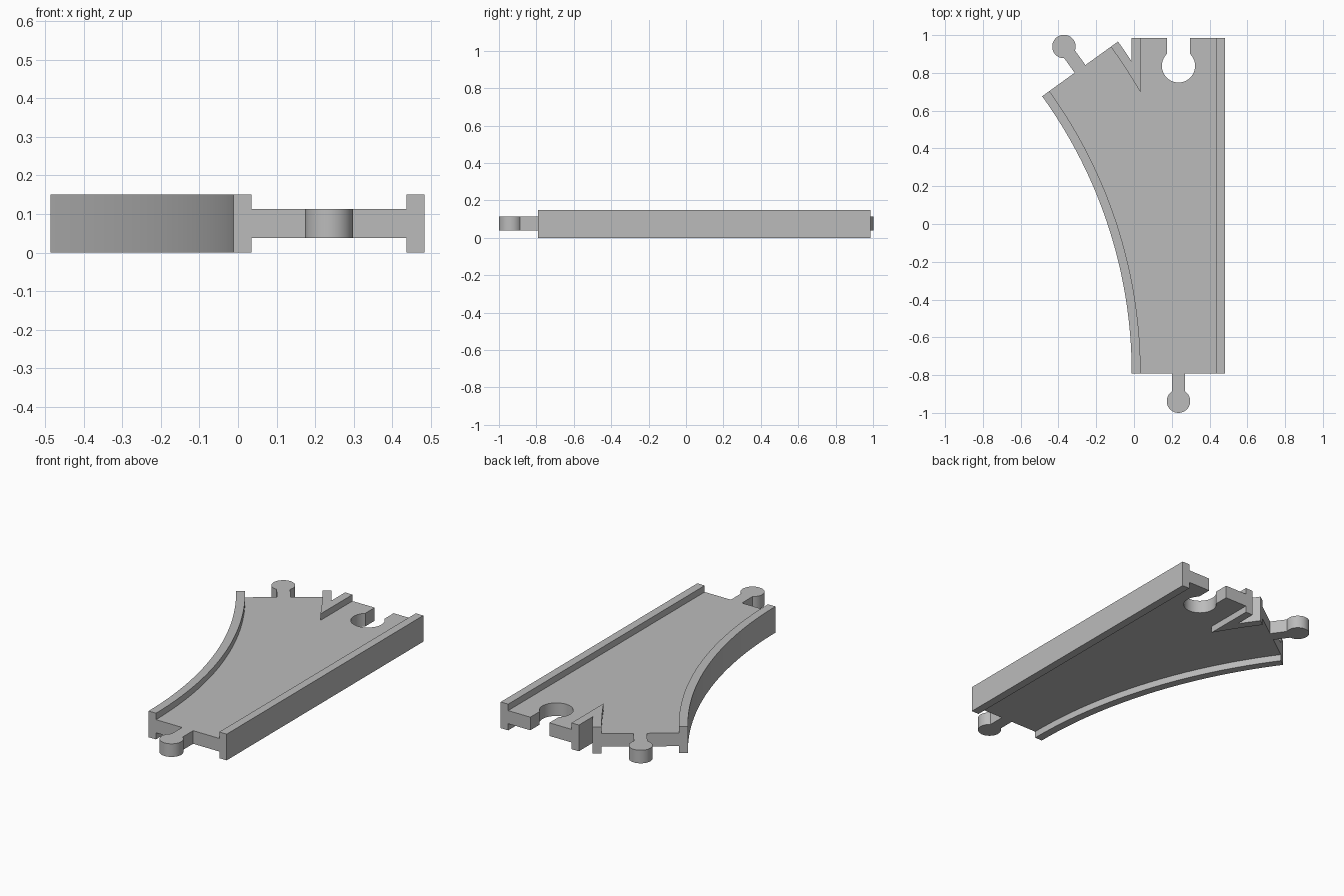
import bpy
import bmesh
from math import acos, asin, cos, pi, radians, sin
from mathutils import Matrix, Vector

cube = bpy.data.objects.get("Cube")
if cube:
    bpy.data.objects.remove(cube)

# Main dimensions
LEFT, RIGHT = -0.012, 0.483
FRONT, BACK = -0.792, 0.986
RAIL, HEIGHT = 0.047, 0.15
DECK_LOW, DECK_TOP = 0.038, 0.113
MID = (LEFT + RIGHT) / 2
RADIUS = 2.51
WIDTH = RIGHT - LEFT
TURN = radians(35.8)
PIVOT = Vector((LEFT - RADIUS, FRONT))

grey = bpy.data.materials.new("plain grey")
grey.use_nodes = True
grey.diffuse_color = (0.5, 0.5, 0.5, 1)
shader = next(n for n in grey.node_tree.nodes if n.type == 'BSDF_PRINCIPLED')
shader.inputs["Base Color"].default_value = grey.diffuse_color


def arc(centre, radius, start, end, steps):
    """Points along a circular arc."""
    return [(centre[0] + radius * cos(start + (end - start) * i / steps),
             centre[1] + radius * sin(start + (end - start) * i / steps))
            for i in range(steps + 1)]


def slab(name, outline, low, high, matrix=Matrix()):
    """Extrude a flat outline between two heights."""
    bm = bmesh.new()
    face = bm.faces.new([bm.verts.new((x, y, low)) for x, y in outline])
    top = bmesh.ops.extrude_face_region(bm, geom=[face])["geom"]
    bmesh.ops.translate(bm, vec=(0, 0, high - low),
                        verts=[v for v in top if isinstance(v, bmesh.types.BMVert)])
    bmesh.ops.recalc_face_normals(bm, faces=bm.faces)
    bm.transform(matrix)
    mesh = bpy.data.meshes.new(name)
    bm.to_mesh(mesh)
    bm.free()
    mesh.materials.append(grey)
    obj = bpy.data.objects.new(name, mesh)
    bpy.context.collection.objects.link(obj)
    bpy.ops.object.select_all(action='DESELECT')
    obj.select_set(True)
    bpy.context.view_layer.objects.active = obj
    bpy.ops.object.shade_smooth_by_angle(angle=radians(30))
    return obj


# Where the diverging outer rail meets the straight left rail
r_in, r_out = RADIUS + WIDTH - RAIL, RADIUS + WIDTH
tip_angle = acos((RADIUS + RAIL) / r_in)
notch_angle = acos(RADIUS / r_out)
fork_inner = arc(PIVOT, r_in, tip_angle, TURN, 6)
fork_outer = arc(PIVOT, r_out, notch_angle, TURN, 4)
curve_inner = arc(PIVOT, RADIUS + RAIL, TURN, 0, 40)
curve_outer = arc(PIVOT, RADIUS, 0, TURN, 40)

# Deck with the keyhole socket at the back
SOCKET, SLOT = 0.088, 0.06
slot_angle = acos(SLOT / SOCKET)
keyhole = ([(MID + SLOT, BACK)]
           + arc((MID, 0.837), SOCKET, slot_angle, -pi - slot_angle, 40)
           + [(MID - SLOT, BACK)])
slab("deck", [(RIGHT - RAIL, FRONT), (RIGHT - RAIL, BACK)] + keyhole
     + [(LEFT + RAIL, BACK)] + fork_inner + curve_inner, DECK_LOW, DECK_TOP)

# Rails
slab("straight_rail", [(RIGHT - RAIL, FRONT), (RIGHT, FRONT),
                       (RIGHT, BACK), (RIGHT - RAIL, BACK)], 0, HEIGHT)
slab("curved_rail", curve_outer + curve_inner, 0, HEIGHT)
slab("fork_rail", [(LEFT + RAIL, BACK), (LEFT, BACK)] + fork_outer
     + fork_inner[::-1], 0, HEIGHT)

# Connector pegs, drawn pointing along +y and moved to each end
PEG, NECK, REACH = 0.062, 0.035, 0.146
neck_angle = asin(NECK / PEG)
peg = ([(NECK, 0)]
       + arc((0, REACH), PEG, neck_angle - pi / 2, 1.5 * pi - neck_angle, 40)
       + [(-NECK, 0)])
end = PIVOT + (RADIUS + WIDTH / 2) * Vector((cos(TURN), sin(TURN)))
for name, place, angle in (("front_peg", (MID, FRONT), pi),
                           ("branch_peg", end, TURN)):
    move = Matrix.Translation((place[0], place[1], 0)) @ Matrix.Rotation(angle, 4, 'Z')
    slab(name, peg, DECK_LOW, DECK_TOP, move)
